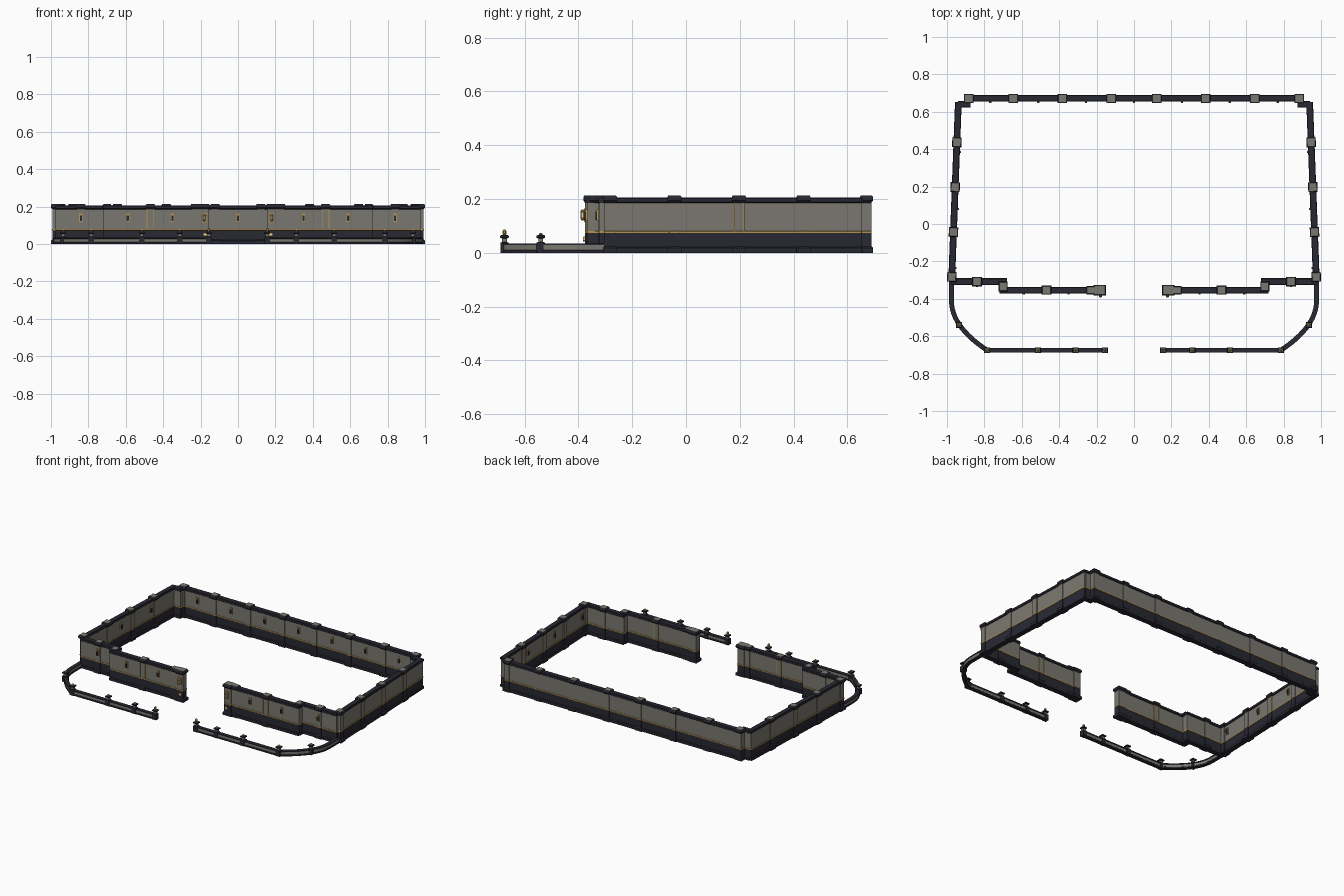
import bpy, bmesh, math
from mathutils import Vector, Matrix

if "Cube" in bpy.data.objects:
    bpy.data.objects.remove(bpy.data.objects["Cube"])


def make_mat(name, rgb):
    m = bpy.data.materials.new(name)
    m.diffuse_color = (*rgb, 1)
    m.use_nodes = True
    m.node_tree.nodes["Principled BSDF"].inputs["Base Color"].default_value = m.diffuse_color
    return m


MATS = [make_mat("warm grey stone", (0.195, 0.187, 0.16)),
        make_mat("dark navy stone", (0.021, 0.021, 0.032)),
        make_mat("aged gold", (0.47, 0.30, 0.08)),
        make_mat("pale lamp glass", (0.85, 0.68, 0.38))]
GREY, NAVY, GOLD, GLASS = range(4)


def finish(bm, name):
    bmesh.ops.recalc_face_normals(bm, faces=bm.faces)
    me = bpy.data.meshes.new(name)
    bm.to_mesh(me)
    bm.free()
    for m in MATS:
        me.materials.append(m)
    ob = bpy.data.objects.new(name, me)
    bpy.context.collection.objects.link(ob)
    return ob


def sweep(name, path, half):
    """Mitred sweep; half = (offset, z, material of the strip above it)."""
    prof = half + [(-o, z, half[max(i - 1, 0)][2])
                   for i, (o, z, m) in reversed(list(enumerate(half)))]
    prof[-1] = (*prof[-1][:2], NAVY)
    pts = [Vector(p) for p in path]
    bm = bmesh.new()
    rings = []
    for i, p in enumerate(pts):
        a = (p - pts[i - 1]).normalized() if i else None
        b = (pts[i + 1] - p).normalized() if i < len(pts) - 1 else None
        a, b = a or b, b or a
        t = (a + b).normalized()
        n = Vector((-t.y, t.x)) / max(t.dot(a), 0.3)
        rings.append([bm.verts.new((p.x + n.x * o, p.y + n.y * o, z))
                      for o, z, m in prof])
    k = len(prof)
    for r, s in zip(rings, rings[1:]):
        for j in range(k):
            f = bm.faces.new((r[j], r[(j + 1) % k], s[(j + 1) % k], s[j]))
            f.material_index = prof[j][2]
    # end caps split into level strips so the colours carry through
    for r in (rings[0], rings[-1]):
        for j in range(len(half) - 1):
            f = bm.faces.new((r[j], r[j + 1], r[k - 2 - j], r[k - 1 - j]))
            f.material_index = half[j][2]
    return finish(bm, name)


def loft(name, x, y, ang, secs, sides=4):
    """Stack of rectangles or rounds: (half x, half y, z, material above)."""
    bm = bmesh.new()
    rot = Matrix.Rotation(ang, 3, 'Z')
    rings = []
    for hx, hy, z, m in secs:
        ring = []
        for i in range(sides):
            a = 2 * math.pi * (i + 0.5) / sides
            s = math.sqrt(2) if sides == 4 else 1
            ring.append(bm.verts.new(
                rot @ Vector((hx * s * math.cos(a), hy * s * math.sin(a), z))
                + Vector((x, y, 0))))
        rings.append(ring)
    for r, s, sec in zip(rings, rings[1:], secs):
        for j in range(sides):
            f = bm.faces.new((r[j], r[(j + 1) % sides], s[(j + 1) % sides], s[j]))
            f.material_index = sec[3]
    bm.faces.new(rings[0]).material_index = secs[0][3]
    bm.faces.new(rings[-1]).material_index = secs[-1][3]
    return finish(bm, name)


WALL = [(.018, 0, NAVY), (.018, .017, NAVY), (.013, .021, NAVY),
        (.013, .073, GOLD), (.015, .074, GOLD), (.015, .080, GOLD),
        (.013, .081, GREY), (.013, .185, NAVY),
        (.018, .189, NAVY), (.018, .202, NAVY), (.015, .205, NAVY)]
KERB = [(.012, 0, NAVY), (.012, .009, NAVY), (.010, .011, GREY),
        (.010, .028, NAVY), (.013, .029, NAVY), (.013, .035, NAVY)]


def pillar(name, x, y, ang=0, w=.026, d=.025, gold=False):
    def s(e, z, m):
        return (w - e, d - e, z, m)
    loft(name, x, y, ang, [
        s(0, 0, NAVY), s(0, .018, NAVY), s(.007, .024, NAVY),
        s(.007, .073, GOLD), s(.006, .074, GOLD), s(.006, .080, GOLD),
        s(.007, .081, GREY), s(.007, .186, NAVY), s(0, .194, NAVY),
        s(0, .206, NAVY), s(.004, .213, GREY)])
    # optional gold strips along the four upright edges
    if gold:
        for i in (-1, 1):
            for j in (-1, 1):
                v = Matrix.Rotation(ang, 2) @ Vector((i * (w - .008), j * (d - .008)))
                loft(name + "_gold_edge", x + v.x, y + v.y, ang,
                     [(.002, .002, .08, GOLD), (.002, .002, .187, GOLD)])


def sconce(name, x, y, ang):
    """Wall lamp facing local -y, resting on the point given."""
    d = Vector((math.sin(ang), -math.cos(ang)))
    loft(name + "_plate", x, y, ang,
         [(.009, .003, .118, GOLD), (.009, .003, .163, GOLD)])
    p = Vector((x, y)) + d * .005
    loft(name + "_lamp", p.x, p.y, ang,
         [(.003, .003, .122, NAVY), (.006, .004, .127, NAVY),
          (.006, .004, .153, GOLD), (.003, .003, .159, GOLD)])


def kerb_post(name, x, y, top):
    loft(name, x, y, 0, [
        (.015, .015, 0, NAVY), (.015, .015, .038, NAVY), (.009, .009, .040, GREY),
        (.009, .009, .053, NAVY), (.016, .016, .056, NAVY),
        (.016, .016, .063, NAVY), (.012, .012, .066, GREY)])
    loft(name + "_finial", x, y, 0, [
        (.004, .004, .065, GOLD), (.008, .008, .068, GOLD),
        (.008, .008, top - .005, GOLD), (.003, .003, top, GOLD)], 8)


# back wall with pillars and inner lamps
sweep("back_wall", [(-.89, .672), (.89, .672)], WALL)
for x in (.122, .383, .645, .883):
    for s in (1, -1):
        pillar("back_pillar", s * x, .671)
for i in range(-3, 4):
    sconce("back_sconce", i * .256, .657, 0)

for s, side in ((1, "right"), (-1, "left")):
    # leaning side wall and the small return at the back corner
    sweep(side + "_side_wall", [(s * .975, -.305), (s * .939, .652)], WALL)
    sweep(side + "_corner_return", [(s * .875, .640), (s * .94, .640)], WALL)
    lean = s * math.atan2(.036, .955)

    def wall_x(y):
        return .975 - .036 * (y + .305) / .957
    for y in (.437, .197, -.043, -.283):
        pillar(side + "_side_pillar", s * wall_x(y), y, lean, .025, .026, y == .197)
    for y in (.385, .08, -.235):
        sconce(side + "_side_sconce", s * (wall_x(y) - .015), y,
               -s * math.pi / 2 + lean)

    # stepped front wall
    sweep(side + "_front_outer_wall", [(s * .975, -.308), (s * .68, -.308)], WALL)
    sweep(side + "_front_inner_wall", [(s * .72, -.354), (s * .19, -.354)], WALL)
    pillar(side + "_front_outer_pillar", s * .84, -.308)
    pillar(side + "_front_step_pillar", s * .70, -.334, 0, .024, .026)
    pillar(side + "_front_inner_pillar", s * .468, -.354, 0, .026, .024, True)
    pillar(side + "_gate_buttress", s * .222, -.354, 0, .032, .022)
    pillar(side + "_gate_pillar", s * .183, -.354, 0, .033, .028)
    for x, y in ((.84, -.328), (.59, -.369), (.35, -.369), (.24, -.372)):
        if x != .24:
            sconce(side + "_front_sconce", s * x, y, 0)
    # larger gate lantern and the small uplight below it
    loft(side + "_gate_lamp_plate", s * .18, -.376, 0,
         [(.011, .004, .115, GOLD), (.011, .004, .165, GOLD)])
    loft(side + "_gate_lantern", s * .18, -.385, 0, [
        (.003, .003, .120, GOLD), (.008, .008, .126, GOLD),
        (.008, .008, .133, GLASS), (.008, .008, .147, GOLD),
        (.009, .009, .154, GOLD), (.003, .003, .161, GOLD)], 8)
    loft(side + "_gate_uplight", s * .175, -.378, 0, [
        (.006, .004, .042, GOLD), (.010, .005, .048, GLASS),
        (.010, .005, .054, GOLD), (.006, .004, .060, GOLD)])

    # low curved kerb in front
    p0, p1, p2, p3 = [Vector((s * x, y)) for x, y in
                      ((.785, -.675), (.885, -.61), (.976, -.52), (.976, -.41))]
    curve = []
    for i in range(15):
        t = i / 14
        u = 1 - t
        curve.append(p0 * u**3 + p1 * 3*u*u*t + p2 * 3*u*t*t + p3 * t**3)
    sweep(side + "_kerb", [(s * .15, -.675)] + curve + [(s * .976, -.29)], KERB)
    for x, top in ((.156, .086), (.312, .074), (.514, .074), (.785, .074)):
        kerb_post(side + "_kerb_post", s * x, -.675, top)
    kerb_post(side + "_kerb_post", s * .935, -.54, .074)
